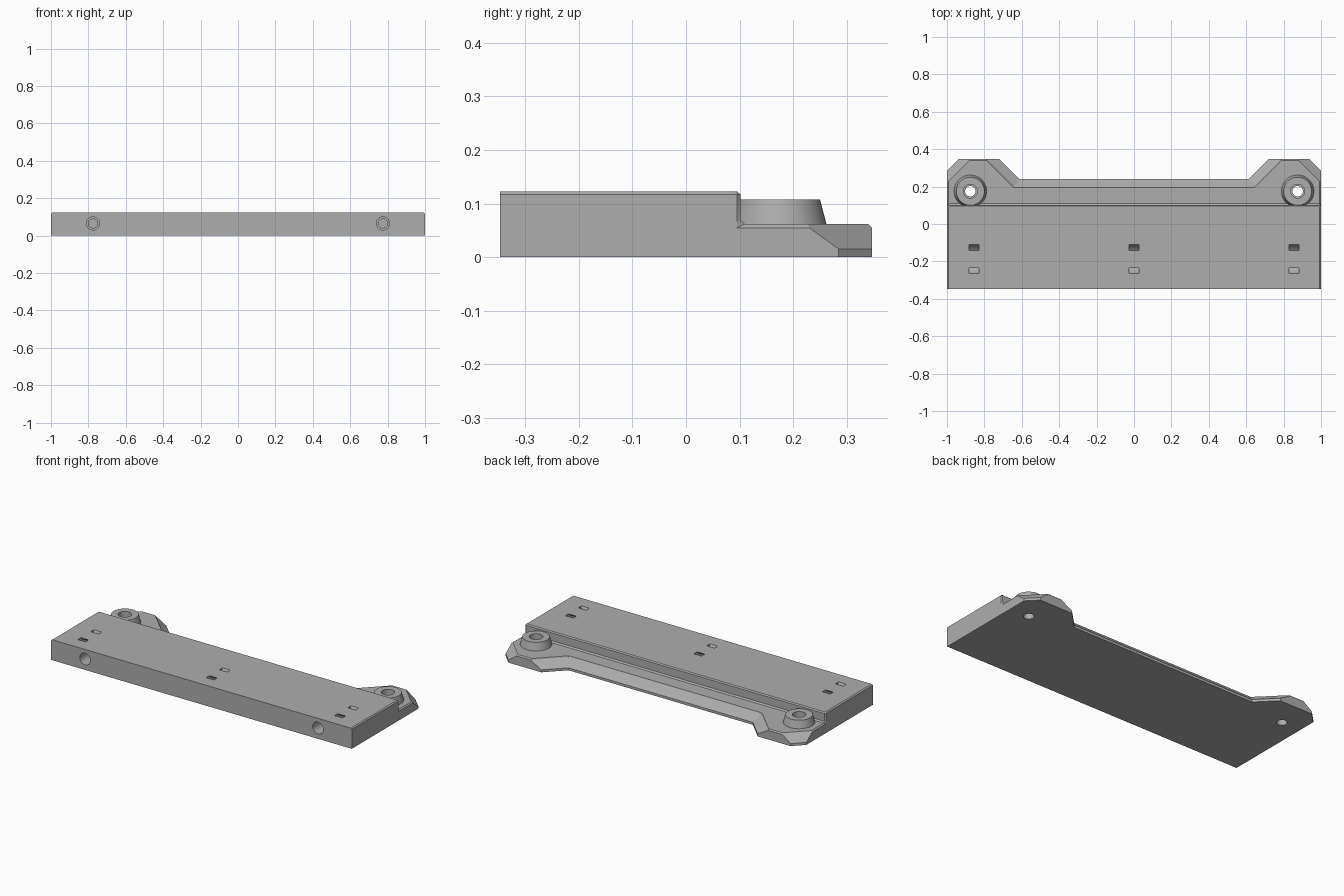
import bpy, bmesh
from math import sin, cos, pi
from mathutils import Vector

cube = bpy.data.objects.get("Cube")
if cube:
    bpy.data.objects.remove(cube)

grey = bpy.data.materials.new("light grey plastic")
grey.use_nodes = True
colour = (0.42, 0.42, 0.42, 1)
grey.diffuse_color = colour
grey.node_tree.nodes["Principled BSDF"].inputs["Base Color"].default_value = colour


def loft(name, rings, closed=False):
    """Skin a solid through matching rings of points."""
    bm = bmesh.new()
    loops = [[bm.verts.new(p) for p in ring] for ring in rings]
    pairs = list(zip(loops, loops[1:]))
    if closed:
        pairs.append((loops[-1], loops[0]))
    else:
        bm.faces.new(loops[0])
        bm.faces.new(loops[-1])
    for a, b in pairs:
        for i in range(len(a)):
            j = (i + 1) % len(a)
            bm.faces.new((a[i], a[j], b[j], b[i]))
    bmesh.ops.recalc_face_normals(bm, faces=bm.faces)
    mesh = bpy.data.meshes.new(name)
    bm.to_mesh(mesh)
    bm.free()
    mesh.materials.append(grey)
    obj = bpy.data.objects.new(name, mesh)
    bpy.context.collection.objects.link(obj)
    return obj


def layer(half, z):
    """Mirror the +x half of an outline and lift it to height z."""
    points = half + [(-x, y) for x, y in reversed(half)]
    return [Vector((x, y, z)) for x, y in points]


def turned(name, centre, steps, axis="z", n=48):
    """Round solid from (radius, distance) steps along an axis."""
    rings = []
    for r, d in steps:
        ring = []
        for i in range(n):
            u, v = r * cos(2 * pi * i / n), r * sin(2 * pi * i / n)
            offset = (u, v, d) if axis == "z" else (u, d, v)
            ring.append(Vector(centre) + Vector(offset))
        rings.append(ring)
    return loft(name, rings)


def combine(target, tool, operation):
    mod = target.modifiers.new(operation, "BOOLEAN")
    mod.operation = operation
    mod.solver = "EXACT"
    mod.object = tool
    bpy.context.view_layer.objects.active = target
    bpy.ops.object.modifier_apply(modifier=mod.name)
    bpy.data.objects.remove(tool)


FRONT, TIP = -0.347, 0.347

# Base plate with two sloped ears at the back
foot = [(1, FRONT), (1, 0.285), (0.938, TIP), (0.72, TIP), (0.613, 0.24)]
shoulder = [(1, FRONT), (1, 0.23), (0.883, TIP), (0.79, TIP), (0.643, 0.2)]
ledge = [(0.993, FRONT), (0.993, 0.227), (0.88, 0.34), (0.788, 0.34), (0.643, 0.195)]
body = loft("mounting_plate", [layer(foot, 0), layer(foot, 0.015),
                               layer(shoulder, 0.055), layer(ledge, 0.062)])

# Raised block with bevelled top and a small fillet where it meets the ledge
rings = []
for z, back in ((0.055, 0.11), (0.062, 0.11), (0.07, 0.102), (0.117, 0.102)):
    rings.append(layer([(1, FRONT), (1, 0.095), (0.993, back)], z))
rings.append(layer([(0.993, FRONT), (0.993, 0.09), (0.988, 0.095)], 0.123))
combine(body, loft("raised_block", rings), "UNION")

for side in (-1, 1):
    # Tapered screw bosses
    centre = (side * 0.875, 0.175, 0)
    boss = turned("screw_boss", centre, [(0.089, 0.05), (0.087, 0.062), (0.075, 0.108)])
    combine(body, boss, "UNION")

for side in (-1, 1):
    # Stepped hole through each boss
    centre = (side * 0.875, 0.175, 0)
    bore = turned("boss_bore", centre,
                  [(0.028, -0.05), (0.028, 0.05), (0.037, 0.05), (0.037, 0.2)])
    combine(body, bore, "DIFFERENCE")
    # Stepped blind hole in the front face
    hole = turned("front_hole", (side * 0.775, FRONT, 0.065),
                  [(0.035, -0.05), (0.035, 0.08), (0.024, 0.08), (0.024, 0.16)], "y")
    combine(body, hole, "DIFFERENCE")

# Curved strap channels, each opening in two slots on the top
for x in (-0.855, 0, 0.855):
    rings = []
    for i in range(48):
        a = 2 * pi * i / 48
        rings.append([Vector((x + dx, -0.188 + r * cos(a), 0.16 + r * sin(a)))
                      for dx, r in ((-0.026, 0.06), (0.026, 0.06),
                                    (0.026, 0.086), (-0.026, 0.086))])
    combine(body, loft("strap_channel", rings, closed=True), "DIFFERENCE")

# Smooth round walls, crisp edges
bpy.ops.object.select_all(action="DESELECT")
body.select_set(True)
bpy.context.view_layer.objects.active = body
bpy.ops.object.shade_smooth_by_angle(angle=pi / 9)
